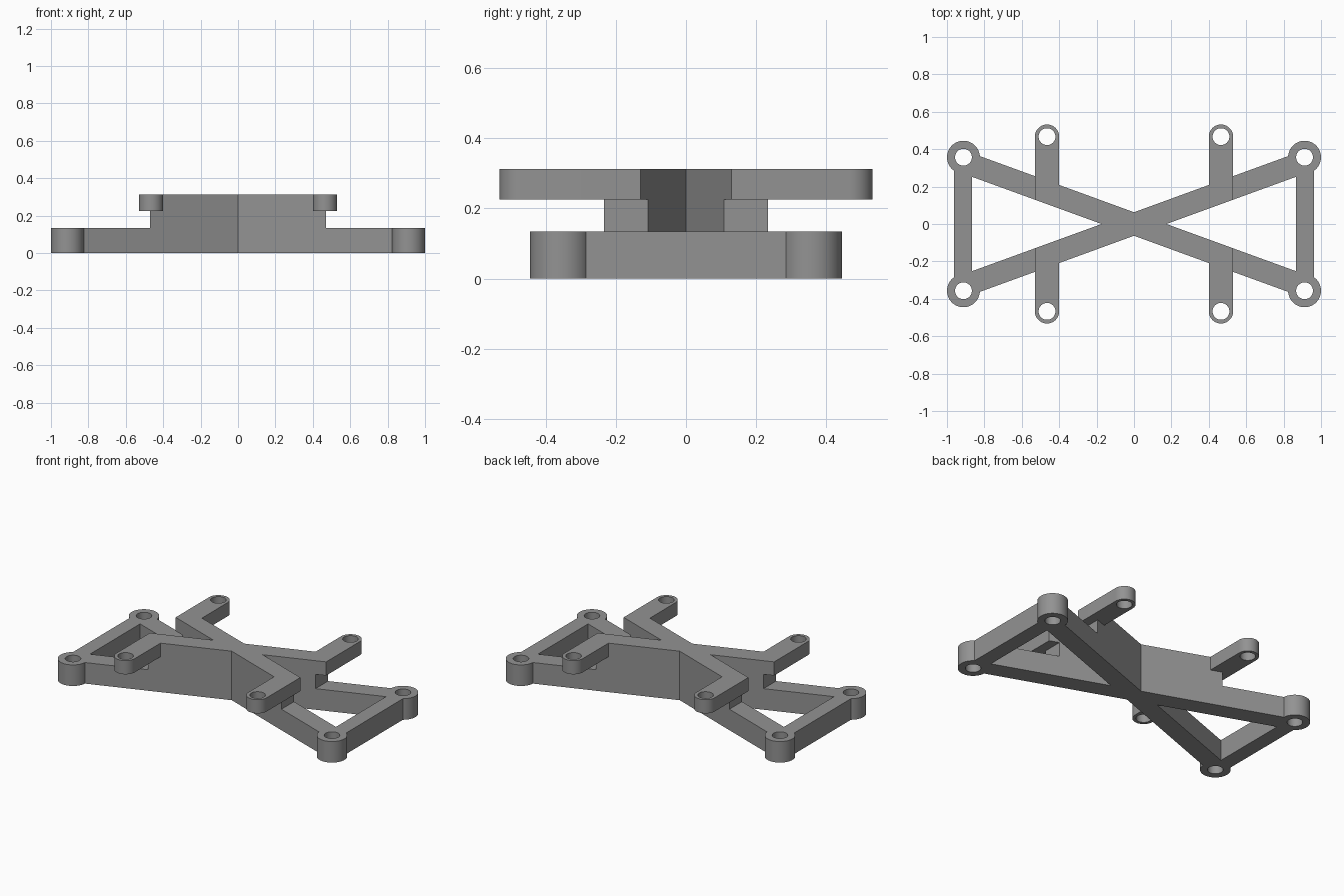
import bpy, bmesh, math

if "Cube" in bpy.data.objects:
    bpy.data.objects.remove(bpy.data.objects["Cube"])

SLOPE = math.tan(math.radians(20))   # lean of the crossed bars in plan
HALF = 0.063                         # half bar width measured along y
Z1, Z2, Z3 = 0.134, 0.225, 0.312     # base top, arm underside, overall top
SEG = 48

grey = bpy.data.materials.new("mid grey")
grey.diffuse_color = (0.29, 0.29, 0.29, 1)
grey.use_nodes = True
grey.node_tree.nodes["Principled BSDF"].inputs["Base Color"].default_value = grey.diffuse_color


def prism(name, ring_a, ring_b):
    """Solid between two matching rings of points."""
    bm = bmesh.new()
    a = [bm.verts.new(p) for p in ring_a]
    b = [bm.verts.new(p) for p in ring_b]
    bm.faces.new(a)
    bm.faces.new(b)
    for i in range(len(a)):
        j = (i + 1) % len(a)
        bm.faces.new((a[i], a[j], b[j], b[i]))
    bmesh.ops.recalc_face_normals(bm, faces=bm.faces)
    me = bpy.data.meshes.new(name)
    bm.to_mesh(me)
    bm.free()
    me.materials.append(grey)
    ob = bpy.data.objects.new(name, me)
    bpy.context.collection.objects.link(ob)
    return ob


def plate(name, outline, z0, z1):
    return prism(name, [(x, y, z0) for x, y in outline], [(x, y, z1) for x, y in outline])


def arc(cx, cy, r, start=0.0, sweep=math.tau, n=SEG):
    return [(cx + r * math.cos(start + sweep * i / n),
             cy + r * math.sin(start + sweep * i / n)) for i in range(n)]


def combine(target, tool, operation):
    mod = target.modifiers.new(operation, 'BOOLEAN')
    mod.operation, mod.solver, mod.object = operation, 'EXACT', tool
    bpy.context.view_layer.objects.active = target
    bpy.ops.object.modifier_apply(modifier=mod.name)
    bpy.data.objects.remove(tool)


# Stepped side profile of a crossed bar: wide base, waist, upper beam
right = [(0.90, 0), (0.90, Z1), (0.47, Z1), (0.47, Z2), (0.53, Z2), (0.53, Z3)]
profile = right + [(-x, z) for x, z in reversed(right)]


def crossed_bar(s):
    return prism("crossed_bar",
                 [(x, s * SLOPE * x - HALF, z) for x, z in profile],
                 [(x, s * SLOPE * x + HALF, z) for x, z in profile])


frame = crossed_bar(1)
frame.name = "mounting_frame"
parts, holes = [crossed_bar(-1)], []

for sx in (-1, 1):
    # End bar joining two bosses
    cx = sx * 0.914
    parts.append(plate("end_bar", [(cx - 0.048, -0.357), (cx + 0.048, -0.357),
                                   (cx + 0.048, 0.357), (cx - 0.048, 0.357)], 0, Z1))
    for sy in (-1, 1):
        # Corner boss and its bore
        bx, by = sx * 0.912, sy * 0.357
        parts.append(plate("corner_boss", arc(bx, by, 0.088), 0, Z1))
        holes.append(plate("boss_bore", arc(bx, by, 0.045), -0.05, Z1 + 0.05))
        # Round-ended upper arm and its bore
        ax, ay, r = sx * 0.465, sy * 0.467, 0.065
        tip = arc(ax, ay, r, 0, sy * math.pi, SEG // 2) + [(ax - r, ay)]
        parts.append(plate("upper_arm", tip + [(ax - r, sy * 0.17), (ax + r, sy * 0.17)], Z2, Z3))
        holes.append(plate("arm_bore", arc(ax, ay, 0.045), Z2 - 0.05, Z3 + 0.05))

for p in parts:
    combine(frame, p, 'UNION')
for h in holes:
    combine(frame, h, 'DIFFERENCE')

# Tidy the joined surfaces and keep the edges crisp
bm = bmesh.new()
bm.from_mesh(frame.data)
bmesh.ops.remove_doubles(bm, verts=bm.verts, dist=1e-4)
bmesh.ops.dissolve_limit(bm, angle_limit=math.radians(0.5), verts=bm.verts, edges=bm.edges)
bmesh.ops.triangulate(bm, faces=[f for f in bm.faces if len(f.verts) > 4])
bm.to_mesh(frame.data)
bm.free()
frame.select_set(True)
bpy.context.view_layer.objects.active = frame
bpy.ops.object.shade_smooth_by_angle(angle=math.radians(30))
